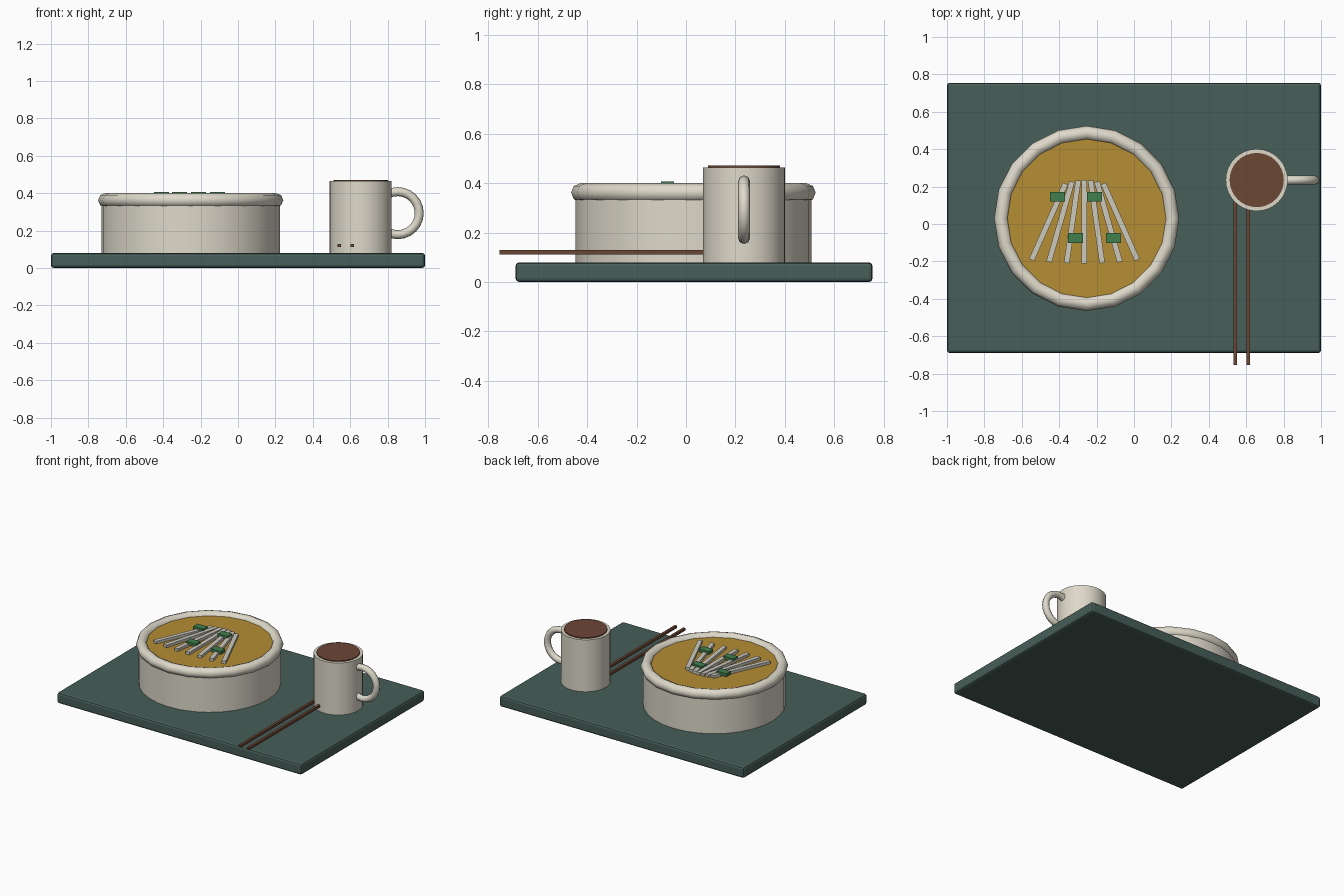
import bpy, math
from mathutils import Vector

if "Cube" in bpy.data.objects:
    bpy.data.objects.remove(bpy.data.objects["Cube"])


def material(name, rgb):
    """Flat colour given as 0-255 sRGB, stored as linear."""
    m = bpy.data.materials.new(name)
    lin = [((c / 255 + 0.055) / 1.055) ** 2.4 for c in rgb]
    m.diffuse_color = (*lin, 1)
    m.use_nodes = True
    m.node_tree.nodes["Principled BSDF"].inputs["Base Color"].default_value = m.diffuse_color
    return m


TRAY = material("dark_green_tray", (71, 94, 88))
CREAM = material("cream_ceramic", (222, 217, 202))
NOODLE = material("pale_noodle", (205, 202, 190))
BROTH = material("golden_broth", (182, 141, 52))
BROWN = material("brown", (108, 71, 53))
GREEN = material("herb_green", (66, 128, 78))


def finish(name, mat, smooth=None):
    ob = bpy.context.object
    ob.name = name
    ob.data.materials.append(mat)
    if smooth:
        bpy.ops.object.shade_smooth_by_angle(angle=math.radians(smooth))
    return ob


def box(name, mat, lo, hi, turn=0, bevel=0):
    lo, hi = Vector(lo), Vector(hi)
    bpy.ops.mesh.primitive_cube_add(size=1, location=(lo + hi) / 2, rotation=(0, 0, turn))
    bpy.context.object.scale = hi - lo
    bpy.ops.object.transform_apply(location=False, rotation=False, scale=True)
    ob = finish(name, mat)
    if bevel:
        mod = ob.modifiers.new("rounded_edges", "BEVEL")
        mod.width, mod.segments = bevel, 2
    return ob


def disc(name, mat, x, y, z0, z1, r, sides=32):
    bpy.ops.mesh.primitive_cylinder_add(vertices=sides, radius=r, depth=z1 - z0,
                                        location=(x, y, (z0 + z1) / 2))
    return finish(name, mat, 30)


def ring(name, mat, loc, major, minor, sides, rot=(0, 0, 0)):
    bpy.ops.mesh.primitive_torus_add(location=loc, rotation=rot, major_radius=major,
                                     minor_radius=minor, major_segments=sides, minor_segments=8)
    return finish(name, mat, 60)


# Tray
box("tray", TRAY, (-1, -0.69, 0), (1, 0.755, 0.08), bevel=0.015)

# Bowl with rolled rim, filled with broth
BX, BY = -0.253, 0.03
disc("bowl_body", CREAM, BX, BY, 0.08, 0.36, 0.477)
ring("bowl_rim", CREAM, (BX, BY, 0.362), 0.457, 0.038, 20)
disc("broth", BROTH, BX, BY, 0.35, 0.374, 0.445)

# Noodles fanned out towards the front
for i in range(-3, 4):
    x, y = -0.265 + i * 0.064, 0.012
    box("noodle", NOODLE, (x - 0.015, y - 0.223, 0.368), (x + 0.015, y + 0.223, 0.394),
        turn=math.radians(8 * i))

# Herb garnish
for x, y in [(-0.41, 0.145), (-0.21, 0.145), (-0.313, -0.075), (-0.11, -0.075)]:
    box("herb", GREEN, (x - 0.04, y - 0.026, 0.384), (x + 0.04, y + 0.026, 0.407))

# Mug, drink and handle
MX, MY = 0.656, 0.235
disc("mug_body", CREAM, MX, MY, 0.08, 0.464, 0.166)
disc("drink", BROWN, MX, MY, 0.455, 0.471, 0.145)
ring("mug_handle", CREAM, (0.854, MY, 0.293), 0.115, 0.024, 24, (math.pi / 2, 0, 0))

# Chopsticks resting against the mug
for x in (0.542, 0.611):
    box("chopstick", BROWN, (x - 0.009, -0.755, 0.111), (x + 0.009, 0.15, 0.129))
